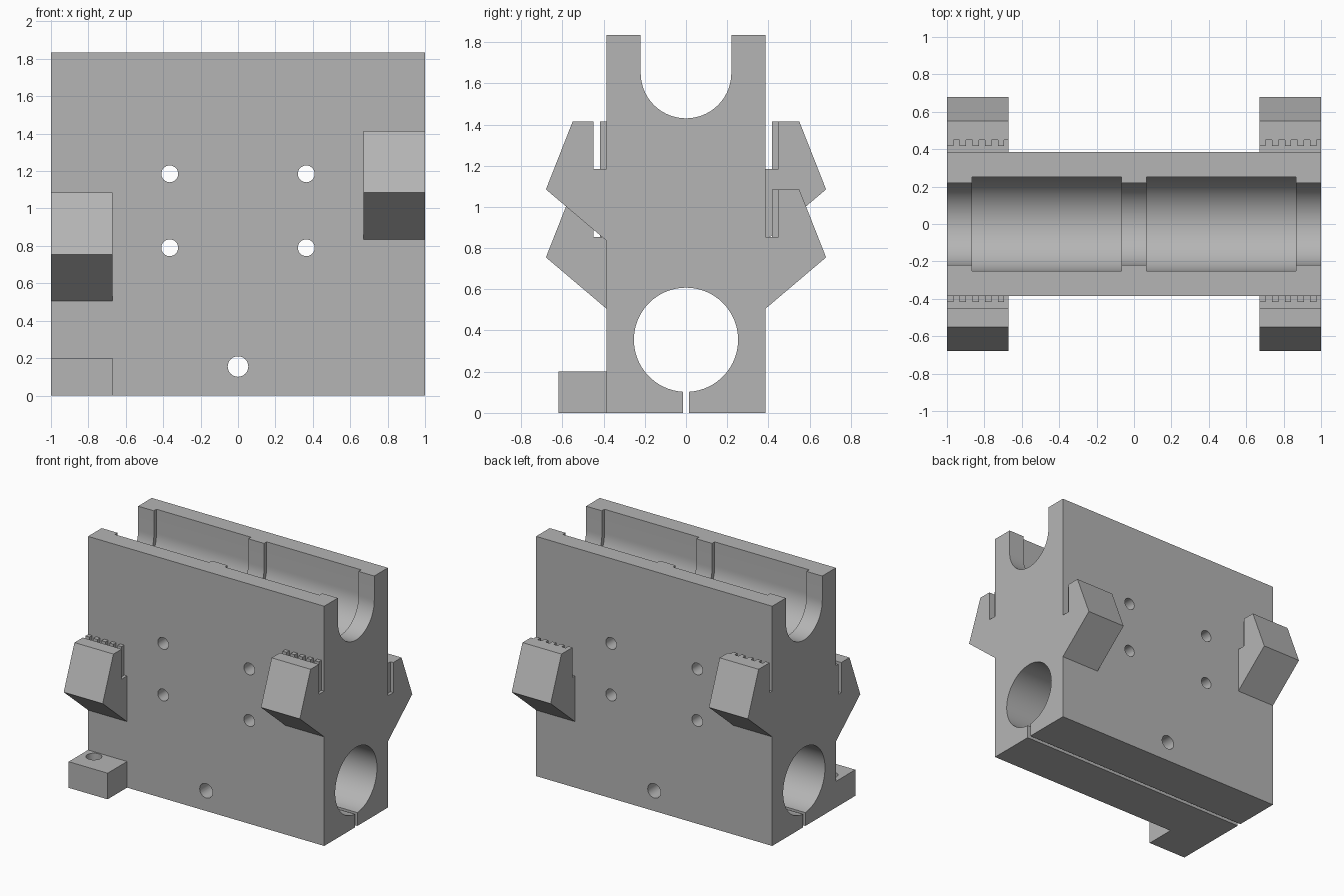
import bpy, bmesh, math
from mathutils import Matrix

if "Cube" in bpy.data.objects:
    bpy.data.objects.remove(bpy.data.objects["Cube"])

grey = bpy.data.materials.new("light grey plastic")
grey.diffuse_color = (0.46, 0.46, 0.46, 1)
grey.use_nodes = True
grey.node_tree.nodes["Principled BSDF"].inputs["Base Color"].default_value = grey.diffuse_color

HALF_Y, HEIGHT = 0.385, 1.835
BORE_Z, BORE_R = 0.355, 0.253
ROD_Z = 1.65


def finish(bm, name):
    bmesh.ops.recalc_face_normals(bm, faces=bm.faces)
    mesh = bpy.data.meshes.new(name)
    bm.to_mesh(mesh)
    bm.free()
    mesh.materials.append(grey)
    ob = bpy.data.objects.new(name, mesh)
    bpy.context.collection.objects.link(ob)
    return ob


def extrude_x(name, yz, x0, x1):
    """Prism from a (y, z) outline, running from x0 to x1."""
    bm = bmesh.new()
    face = bm.faces.new([bm.verts.new((x0, y, z)) for y, z in yz])
    geo = bmesh.ops.extrude_face_region(bm, geom=[face])["geom"]
    verts = [g for g in geo if isinstance(g, bmesh.types.BMVert)]
    bmesh.ops.translate(bm, verts=verts, vec=(x1 - x0, 0, 0))
    return finish(bm, name)


def box(name, x0, x1, y0, y1, z0, z1):
    return extrude_x(name, [(y0, z0), (y1, z0), (y1, z1), (y0, z1)], x0, x1)


def cylinder(name, r, depth, loc, axis):
    bm = bmesh.new()
    rot = Matrix.Rotation(math.pi / 2, 4, 'X') if axis == 'Y' else Matrix()
    bmesh.ops.create_cone(bm, cap_ends=True, segments=32, radius1=r, radius2=r,
                          depth=depth, matrix=Matrix.Translation(loc) @ rot)
    return finish(bm, name)


def arc(cz, r, a0, a1, n=40):
    return [(r * math.cos(a0 + (a1 - a0) * i / n), cz + r * math.sin(a0 + (a1 - a0) * i / n))
            for i in range(n + 1)]


def combine(target, other, op):
    mod = target.modifiers.new(op, 'BOOLEAN')
    mod.operation, mod.solver, mod.object = op, 'EXACT', other
    bpy.context.view_layer.objects.active = target
    bpy.ops.object.modifier_apply(modifier=mod.name)
    bpy.data.objects.remove(other)


# Body: block with a rod channel on top, and a bore split by a slit below
SLIT = 0.015
gap = math.asin(SLIT / BORE_R)
outline = [(SLIT, 0), (HALF_Y, 0), (HALF_Y, HEIGHT), (0.22, HEIGHT)]
outline += arc(ROD_Z, 0.22, 0, -math.pi)
outline += [(-0.22, HEIGHT), (-HALF_Y, HEIGHT), (-HALF_Y, 0), (-SLIT, 0)]
outline += arc(BORE_Z, BORE_R, 1.5 * math.pi - gap, -0.5 * math.pi + gap, 64)
body = extrude_x("carriage_body", outline, -1, 1)

# Belt clips: higher at front right and back left, lower at the other corners
for sx in (-1, 1):
    for sy in (-1, 1):
        top = 1.415 if sx * sy < 0 else 1.085
        x0, x1 = sorted((sx, sx * 0.67))
        shape = [(0.3, top - 0.58), (HALF_Y, top - 0.58), (0.68, top - 0.33), (0.55, top),
                 (0.45, top), (0.45, top - 0.23), (0.3, top - 0.23)]
        combine(body, extrude_x("belt_clip", [(sy * y, z) for y, z in shape], x0, x1), 'UNION')
        # Belt teeth line the +y wall of each slot
        y0, y1 = (0.417, 0.47) if sy > 0 else (-0.417, -0.36)
        for i in range(5):
            a = x0 + i * 0.068
            combine(body, box("belt_tooth", a, a + 0.034, y0, y1, top - 0.25, top), 'UNION')

# End stop tab with a blind magnet hole
combine(body, box("end_stop_tab", -1, -0.67, -0.62, -0.36, 0, 0.2), 'UNION')
combine(body, cylinder("tab_hole", 0.055, 0.3, (-0.905, -0.45, 0.2), 'Z'), 'DIFFERENCE')

# Bearing pockets in the channel
pocket = [(0.252, 2)] + arc(ROD_Z, 0.252, 0, -math.pi) + [(-0.252, 2)]
for x0, x1 in ((-0.867, -0.067), (0.067, 0.867)):
    combine(body, extrude_x("bearing_pocket", pocket, x0, x1), 'DIFFERENCE')

# Screw holes through the body
for x, z, r in ((-0.365, 1.185, 0.045), (0.365, 1.185, 0.045), (-0.365, 0.79, 0.045),
                (0.365, 0.79, 0.045), (0, 0.155, 0.055)):
    combine(body, cylinder("screw_hole", r, 2, (x, 0, z), 'Y'), 'DIFFERENCE')

bpy.ops.object.select_all(action='DESELECT')
body.select_set(True)
bpy.context.view_layer.objects.active = body
bpy.ops.object.shade_smooth_by_angle(angle=math.radians(30))
